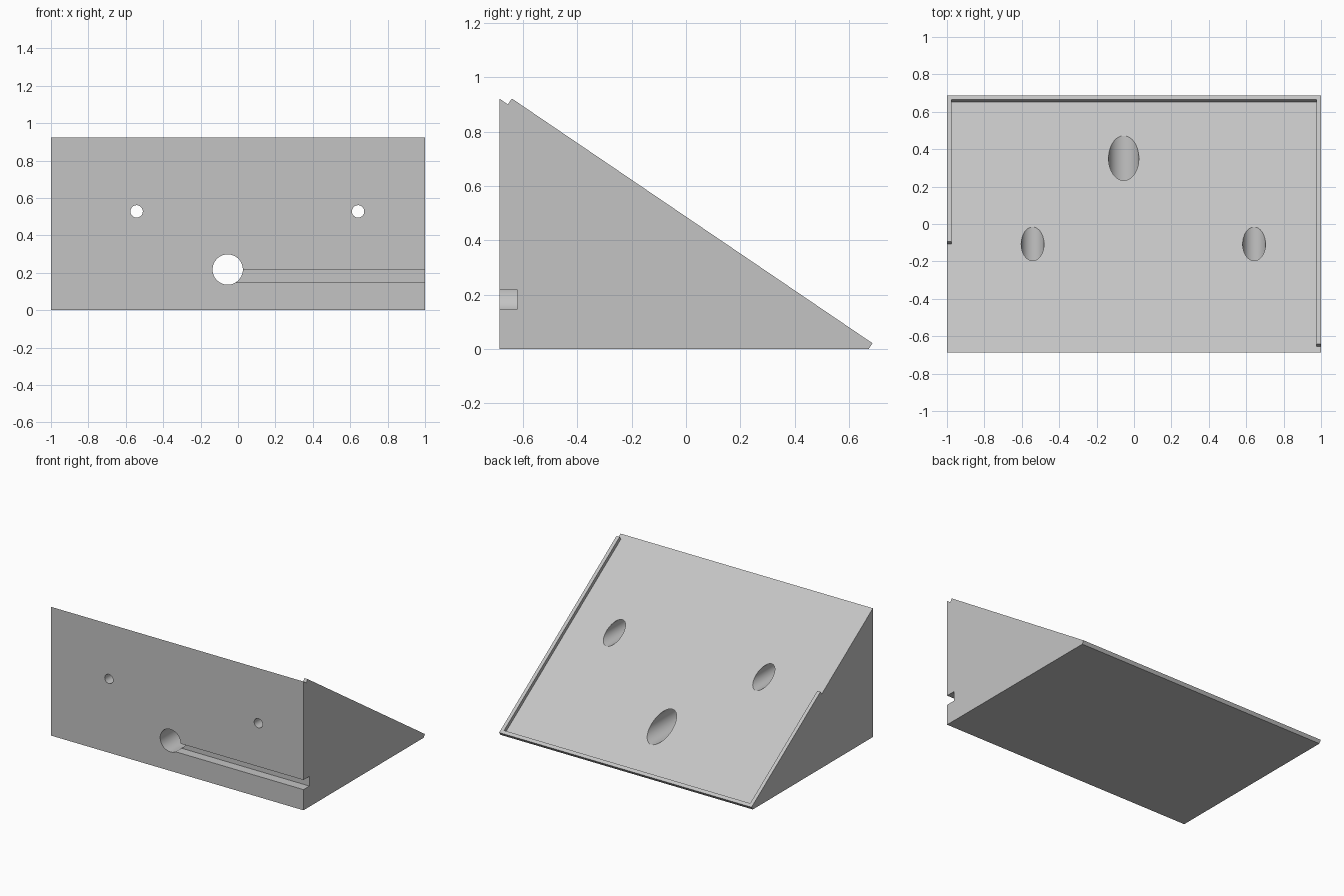
import bpy, bmesh, math
from mathutils import Vector

cube = bpy.data.objects.get("Cube")
if cube:
    bpy.data.objects.remove(cube, do_unlink=True)

# Main dimensions
FRONT, TOE, HEIGHT = -0.687, 0.672, 0.922
LIP_H, LIP_W = 0.026, 0.025
crest = Vector((0, FRONT, HEIGHT))
slope = Vector((0, TOE - FRONT, -HEIGHT))
LENGTH = slope.length
slope.normalize()
normal = Vector((0, -slope.z, slope.y))

grey = bpy.data.materials.new("light grey")
grey.use_nodes = True
colour = (0.55, 0.55, 0.55, 1)
grey.diffuse_color = colour
grey.node_tree.nodes["Principled BSDF"].inputs["Base Color"].default_value = colour


def prism(name, points, sweep):
    """Extrude a flat polygon along a vector into a closed solid."""
    bm = bmesh.new()
    base = bm.faces.new([bm.verts.new(p) for p in points])
    moved = bmesh.ops.extrude_face_region(bm, geom=[base], use_keep_orig=True)["geom"]
    bmesh.ops.translate(bm, vec=sweep, verts=[v for v in moved if isinstance(v, bmesh.types.BMVert)])
    bmesh.ops.recalc_face_normals(bm, faces=bm.faces)
    mesh = bpy.data.meshes.new(name)
    bm.to_mesh(mesh)
    bm.free()
    mesh.materials.append(grey)
    obj = bpy.data.objects.new(name, mesh)
    bpy.context.collection.objects.link(obj)
    return obj


def bore(name, x, z, radius, y0, y1):
    """Cylinder running front to back."""
    angles = [math.tau * i / 64 for i in range(64)]
    ring = [(x + radius * math.cos(a), y0, z + radius * math.sin(a)) for a in angles]
    return prism(name, ring, (0, y1 - y0, 0))


def cut(body, cutter):
    cutter.hide_render = True
    mod = body.modifiers.new("cut", 'BOOLEAN')
    mod.operation, mod.solver, mod.object = 'DIFFERENCE', 'EXACT', cutter
    bpy.context.view_layer.objects.active = body
    bpy.ops.object.modifier_apply(modifier=mod.name)
    bpy.data.objects.remove(cutter, do_unlink=True)


# Wedge body, including the full lip thickness on its slope
toe = crest + slope * LENGTH
lip_toe = toe + normal * LIP_H
top_z = HEIGHT + LIP_H / normal.z
profile = [(-1, FRONT, 0), (-1, FRONT, top_z), (-1, lip_toe.y, lip_toe.z), (-1, toe.y, 0)]
wedge = prism("wedge_stand", profile, (2, 0, 0))

# Recess that leaves a thin lip along the toe and part of each side
inner, outer = 1 - LIP_W, 1.1
left_end, right_end = 0.038, 0.70
outline = [(-outer, -0.1), (outer, -0.1), (outer, left_end), (inner, left_end),
           (inner, LENGTH - LIP_W), (-inner, LENGTH - LIP_W),
           (-inner, right_end), (-outer, right_end)]
points = [crest + slope * s + Vector((x, 0, 0)) for x, s in outline]
cut(wedge, prism("recess_cutter", points, normal * 0.2))

# Cable hole and the channel leading to the side
CABLE_X, CABLE_Z = -0.055, 0.217
cut(wedge, bore("cable_hole_cutter", CABLE_X, CABLE_Z, 0.081, -1, 1))
channel = [(CABLE_X, -0.8, 0.148), (CABLE_X, -0.62, 0.148),
           (CABLE_X, -0.62, CABLE_Z), (CABLE_X, -0.8, CABLE_Z)]
cut(wedge, prism("channel_cutter", channel, (1.2, 0, 0)))

# Counterbored screw holes
for x in (-0.542, 0.642):
    cut(wedge, bore("screw_hole_cutter", x, 0.528, 0.033, -1, 0.3))
    cut(wedge, bore("counterbore_cutter", x, 0.528, 0.061, FRONT + 0.1, 0.5))

# Smooth bores, sharp edges
bpy.ops.object.select_all(action='DESELECT')
wedge.select_set(True)
bpy.context.view_layer.objects.active = wedge
bpy.ops.object.shade_smooth_by_angle(angle=math.radians(30))
